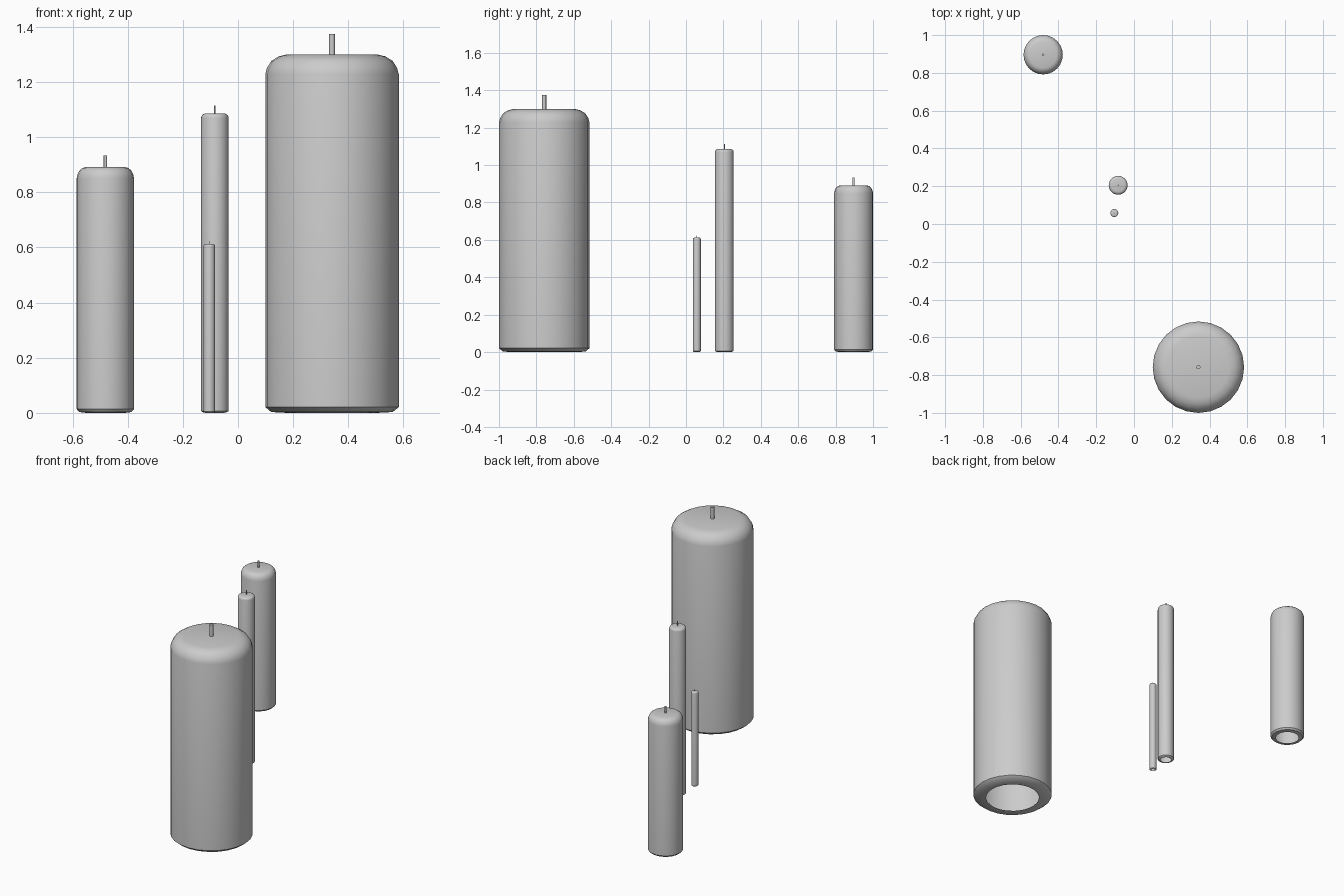
import bpy, bmesh, math

if "Cube" in bpy.data.objects:
    bpy.data.objects.remove(bpy.data.objects["Cube"])

SIDES = 24


def lathe(name, loc, profile, sides, cap_top=True):
    """Revolve (radius, z) points around the z axis; the bottom stays open."""
    bm = bmesh.new()
    rings = []
    for r, z in profile:
        rings.append([bm.verts.new((r * math.cos(2 * math.pi * i / sides),
                                    r * math.sin(2 * math.pi * i / sides), z))
                      for i in range(sides)])
    for low, high in zip(rings, rings[1:]):
        for i in range(sides):
            j = (i + 1) % sides
            bm.faces.new((low[i], low[j], high[j], high[i]))
    if cap_top:
        bm.faces.new(rings[-1])
    mesh = bpy.data.meshes.new(name)
    bm.to_mesh(mesh)
    bm.free()
    obj = bpy.data.objects.new(name, mesh)
    bpy.context.collection.objects.link(obj)
    obj.location = loc
    bpy.ops.object.select_all(action='DESELECT')
    obj.select_set(True)
    bpy.context.view_layer.objects.active = obj
    bpy.ops.object.shade_smooth_by_angle(angle=math.radians(40))
    return obj


def candle(name, x, y, r, top, drop, wick_r, wick_top):
    # Wax shell: open bottom ring, small foot bevel, straight wall, rounded shoulder
    wax = [(0.675 * r, 0.0), (0.91 * r, 0.003), (r, 0.25 * drop + 0.003),
           (r, top - drop), (0.975 * r, top - 0.68 * drop),
           (0.91 * r, top - 0.33 * drop), (0.8 * r, top - 0.1 * drop),
           (0.675 * r, top)]
    lathe(name + "_wax", (x, y, 0), wax, SIDES)
    # Wick
    lathe(name + "_wick", (x, y, 0),
          [(wick_r, top - 0.01), (wick_r, wick_top)], 12)


# name, x, y, radius, wax top, shoulder drop, wick radius, wick top
candle("large_pillar", 0.341, -0.758, 0.242, 1.30, 0.072, 0.011, 1.374)
candle("small_pillar", -0.481, 0.896, 0.104, 0.892, 0.042, 0.006, 0.933)
candle("tall_taper", -0.084, 0.205, 0.05, 1.086, 0.016, 0.003, 1.114)
candle("thin_taper", -0.104, 0.058, 0.021, 0.612, 0.008, 0.0015, 0.623)
